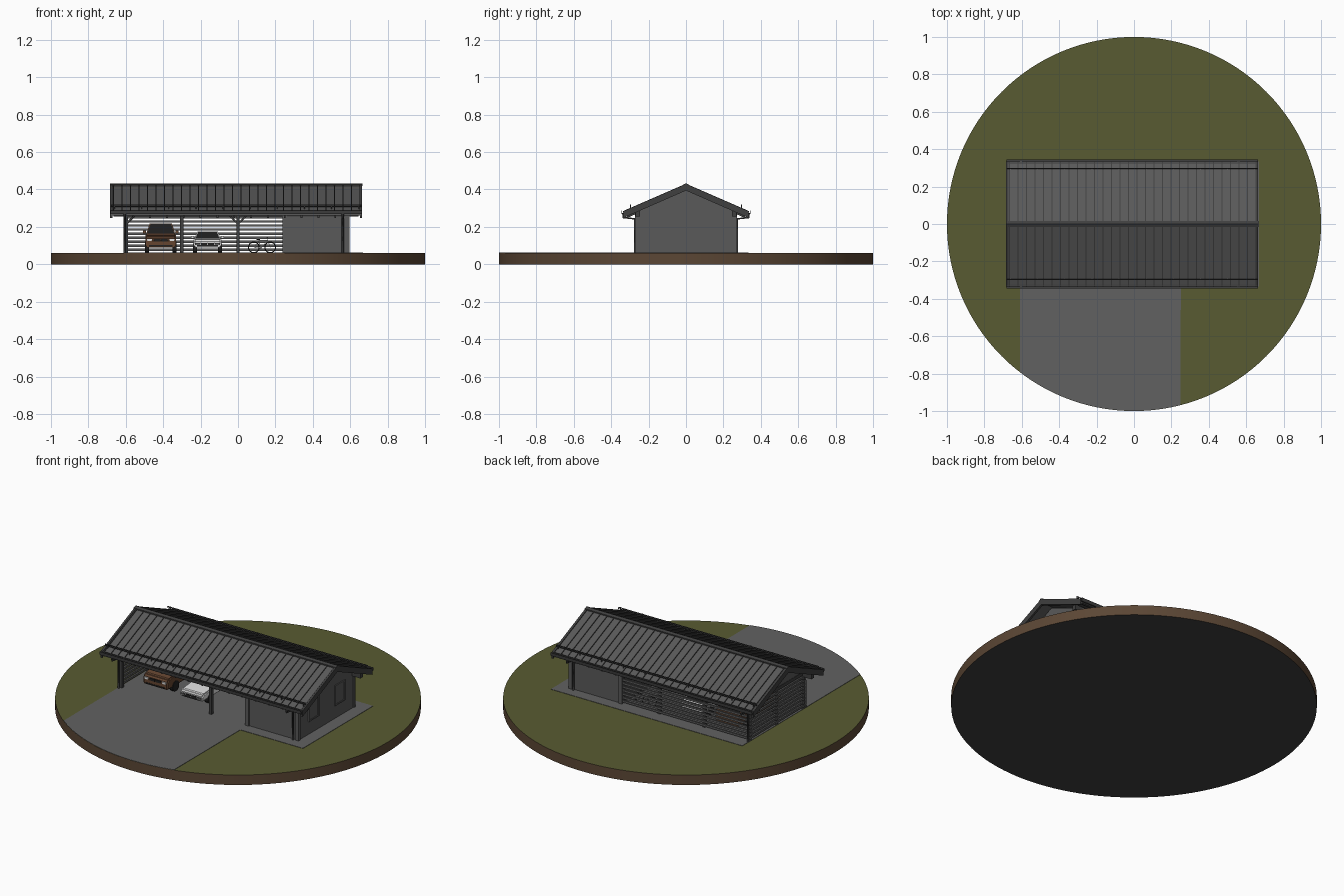
import bpy, bmesh, math
from mathutils import Vector, Matrix

if "Cube" in bpy.data.objects:
    bpy.data.objects.remove(bpy.data.objects["Cube"])


def material(name, r, g, b):
    m = bpy.data.materials.new(name)
    m.use_nodes = True
    m.diffuse_color = (r, g, b, 1)
    m.node_tree.nodes["Principled BSDF"].inputs["Base Color"].default_value = (r, g, b, 1)
    return m


GRASS = material("grass olive", .098, .105, .032)
SOIL = material("soil brown", .105, .062, .035)
PAVING = material("paving grey", .12, .12, .12)
WALL = material("wall grey", .10, .10, .10)
ROOF = material("roof grey", .10, .10, .10)
TRIM = material("dark trim", .05, .05, .05)
BLACK = material("black rubber", .015, .015, .015)
BROWN = material("brown paint", .13, .06, .03)
WHITE = material("white paint", .75, .75, .75)
GROUND = .06
APEX, SLOPE, EAVE = .43, .435, .335


def finish(name, bm, mats, smooth=False):
    bmesh.ops.recalc_face_normals(bm, faces=bm.faces)
    me = bpy.data.meshes.new(name)
    bm.to_mesh(me)
    bm.free()
    for m in mats:
        me.materials.append(m)
    ob = bpy.data.objects.new(name, me)
    bpy.context.collection.objects.link(ob)
    if smooth:
        bpy.ops.object.select_all(action='DESELECT')
        ob.select_set(True)
        bpy.context.view_layer.objects.active = ob
        bpy.ops.object.shade_smooth_by_angle(angle=math.radians(35))
    return ob


def add_box(bm, x, y, z):
    c = Vector((sum(x) / 2, sum(y) / 2, sum(z) / 2))
    size = Vector((x[1] - x[0], y[1] - y[0], z[1] - z[0]))
    bmesh.ops.create_cube(bm, size=1, matrix=Matrix.Translation(c) @ Matrix.Diagonal(size).to_4x4())


def boxes(name, mat, items):
    bm = bmesh.new()
    for x, y, z in items:
        add_box(bm, x, y, z)
    return finish(name, bm, [mat])


def add_prism(bm, points, depth):
    face = bm.faces.new([bm.verts.new(p) for p in points])
    ext = bmesh.ops.extrude_face_region(bm, geom=[face])["geom"]
    bmesh.ops.translate(bm, vec=depth, verts=[v for v in ext if isinstance(v, bmesh.types.BMVert)])


def prism_x(name, mat, spans, profile):
    bm = bmesh.new()
    for a, b in spans:
        add_prism(bm, [(a, y, z) for y, z in profile], (b - a, 0, 0))
    return finish(name, bm, [mat])


def tube(name, mat, paths, r):
    cu = bpy.data.curves.new(name, 'CURVE')
    cu.dimensions = '3D'
    cu.bevel_depth, cu.bevel_resolution, cu.use_fill_caps = r, 1, True
    for path in paths:
        s = cu.splines.new('POLY')
        s.points.add(len(path) - 1)
        for p, co in zip(s.points, path):
            p.co = (*co, 1)
    cu.materials.append(mat)
    ob = bpy.data.objects.new(name, cu)
    bpy.context.collection.objects.link(ob)


def add_wheel(bm, x, y, r, w):
    m = Matrix.Translation((x, y, GROUND + r)) @ Matrix.Rotation(math.pi / 2, 4, 'Y')
    bmesh.ops.create_cone(bm, cap_ends=True, segments=24, radius1=r, radius2=r, depth=w, matrix=m)


def roof_z(y, drop=0):
    return APEX - drop - SLOPE * abs(y)


def chevron(top, bottom, half):
    ys = (-half, 0, half)
    return [(y, roof_z(y, top)) for y in ys] + [(y, roof_z(y, bottom)) for y in ys[::-1]]


# Ground disc: grass on top, soil around, dark underside
bm = bmesh.new()
bmesh.ops.create_cone(bm, cap_ends=True, segments=128, radius1=1, radius2=1, depth=GROUND,
                      matrix=Matrix.Translation((0, 0, GROUND / 2)))
bm.normal_update()
for f in bm.faces:
    f.material_index = 0 if f.normal.z > .5 else 2 if f.normal.z < -.5 else 1
finish("ground_disc", bm, [GRASS, SOIL, TRIM], True)

# Paved slab and driveway running out to the rim
boxes("floor_slab", PAVING, [((-.61, .668), (-.335, .335), (GROUND - .002, GROUND + .002))])
a0, a1 = -math.acos(-.61), -math.acos(.25)
arc = [a0 + (a1 - a0) * i / 32 for i in range(33)]
bm = bmesh.new()
add_prism(bm, [(-.61, -.335, GROUND - .002)] + [(.999 * math.cos(a), .999 * math.sin(a), GROUND - .002) for a in arc]
          + [(.25, -.335, GROUND - .002)], (0, 0, .004))
finish("driveway", bm, [PAVING])

# Closed storage room and open-end gable
room = [(-.265, GROUND), (-.265, roof_z(.265, .03)), (0, roof_z(0, .03)), (.265, roof_z(.265, .03)), (.265, GROUND)]
prism_x("storage_room", WALL, [(.24, .59)], room)
prism_x("left_gable", WALL, [(-.605, -.592)], [(-.265, .265)] + room[1:4] + [(.265, .265)])
boxes("corner_boards", WALL, [((x - .012, x + .012), (s * .264 - .008, s * .264 + .008), (GROUND, .28))
                              for x in (.583, .25) for s in (-1, 1)])

# Gable windows: frame, mullion and pane
frames, panes = [], []
for s in (-1, 1):
    y0, y1 = s * .125 - .048, s * .125 + .048
    panes.append(((.585, .593), (y0, y1), (.14, .262)))
    frames += [((.585, .597), (y0, y0 + .01), (.14, .262)), ((.585, .597), (y1 - .01, y1), (.14, .262)),
               ((.585, .597), (y0, y1), (.14, .148)), ((.585, .597), (y0, y1), (.254, .262))]
boxes("window_panes", WALL, panes)
boxes("window_frames", WALL, frames)

# Posts, wall plates, tie beams and braces
post = lambda x, y: ((x - .009, x + .009), (y - .009, y + .009), (GROUND, .27))
boxes("posts", TRIM, [post(x, -.256) for x in (-.598, 0)] + [post(x, .25) for x in (-.598, -.3, 0)]
      + [post(-.598, 0)])
boxes("wall_plates", TRIM, [((-.665, .645), (s * .258 - .012, s * .258 + .012), (.255, .285)) for s in (-1, 1)])
boxes("tie_beams", TRIM, [((x - .009, x + .009), (-.25, .25), (.262, .282)) for x in (-.598, -.3, 0)])
tube("braces", TRIM, [[(x, -.256, .215), (x + d, -.256, .26)] for x, d in ((-.598, .045), (0, -.045), (0, .045))], .006)

# Horizontal slats on the back and left sides
rows = [.078 + i * .0215 for i in range(9)]
boxes("back_slats", WALL, [((-.605, .24), (.258, .268), (z - .006, z + .006)) for z in rows])
boxes("left_slats", WALL, [((-.61, -.6), (-.265, .265), (z - .006, z + .006)) for z in rows])

# Roof sheets, standing seams, rafters, verge boards and ridge cap
prism_x("roof_sheets", ROOF, [(-.68, .66)], chevron(.004, .022, EAVE))
seams = [-.665 + i * .0454 for i in range(30)]
prism_x("roof_seams", TRIM, [(x - .002, x + .002) for x in seams], chevron(-.001, .006, EAVE + .002))
prism_x("rafters", TRIM, [(x - .005, x + .005) for x in [-.56 + i * .09 for i in range(13)]], chevron(.02, .045, .315))
prism_x("verge_boards", TRIM, [(-.684, -.672), (.652, .664)], chevron(0, .036, EAVE))
prism_x("ridge_cap", TRIM, [(-.685, .665)], chevron(-.003, .004, .016))
boxes("eave_boards", TRIM, [((-.675, .655), (s * .322 - .004, s * .322 + .004), (.262, .285)) for s in (-1, 1)])

# Gutters, downpipes and snow guards on both eaves
gutters = bmesh.new()
pipes, guards, brackets = [], [], []
for s in (-1, 1):
    u = [(.328, .288), (.328, .268), (.344, .268), (.346, .288), (.343, .288), (.341, .271), (.331, .271), (.331, .288)]
    add_prism(gutters, [(-.682, s * y, z) for y, z in u], (1.344, 0, 0))
    for x in (-.605, .56):
        pipes.append([(x, s * .336, .275), (x, s * .336, .25), (x, s * .274, .243), (x, s * .274, GROUND)])
    for lift in (.008, .016):
        guards.append([(x, s * .297, roof_z(.297) + lift) for x in (-.68, .66)])
    brackets += [((x - .002, x + .002), (s * .297 - .003, s * .297 + .003), (roof_z(.3) - .01, roof_z(.297) + .019))
                 for x in [-.66 + i * .145 for i in range(10)]]
finish("gutters", gutters, [TRIM])
tube("downpipes", TRIM, pipes, .006)
tube("snow_guards", TRIM, guards, .0025)
boxes("guard_brackets", TRIM, brackets)


def car(name, paint, cx, nose, length, width, height, belt, hood, r):
    P = lambda t, z: (nose + t * length, GROUND + z)
    half = width / 2
    # Lower body
    prof = [P(0, .03), P(0, hood * .72), P(.04, hood * .92), P(.27, belt), P(.9, belt), P(.99, belt * .9), P(1, .03)]
    bm = bmesh.new()
    add_prism(bm, [(cx - half, y, z) for y, z in prof], (width, 0, 0))
    bmesh.ops.recalc_face_normals(bm, faces=bm.faces)
    bmesh.ops.bevel(bm, geom=bm.edges[:], offset=.007, segments=2, affect='EDGES', clamp_overlap=True)
    finish(name + "_body", bm, [paint], True)
    # Tapered cabin with inset glass
    bm = bmesh.new()
    rings = []
    for t0, t1, w, z in ((.25, .95, .94, belt - .003), (.42, .84, .72, height)):
        corners = ((-1, t0), (1, t0), (1, t1), (-1, t1))
        rings.append([bm.verts.new((cx + sx * half * w, nose + t * length, GROUND + z)) for sx, t in corners])
    top = bm.faces.new(rings[1])
    sides = [bm.faces.new((rings[0][i], rings[0][(i + 1) % 4], rings[1][(i + 1) % 4], rings[1][i])) for i in range(4)]
    bm.normal_update()
    bmesh.ops.inset_individual(bm, faces=sides, thickness=.007)
    for f in sides:
        f.material_index = 1
    finish(name + "_cabin", bm, [paint, BLACK])
    # Wheels
    bm = bmesh.new()
    for sx in (-1, 1):
        for t in (.19, .8):
            add_wheel(bm, cx + sx * (half - .008), nose + t * length, r, .022)
    finish(name + "_wheels", bm, [BLACK], True)
    # Grille, bumper intake, lamps and mirrors
    h = GROUND + hood
    boxes(name + "_grille", BLACK, [((cx + sx - .017, cx + sx + .017), (nose - .002, nose + .004), (h - .038, h - .024))
                                    for sx in (-.019, .019)]
          + [((cx - half * .75, cx + half * .75), (nose - .002, nose + .004), (GROUND + .036, GROUND + .044))])
    lamps = [((cx + sx * half * .72 - .013, cx + sx * half * .72 + .013), (nose - .003, nose + .006),
              (h - .036, h - .025)) for sx in (-1, 1)]
    boxes(name + "_headlamps", WHITE if paint == BROWN else WALL, lamps)
    my = nose + .3 * length
    boxes(name + "_mirrors", paint, [((cx + sx * (half + .004) - .008, cx + sx * (half + .004) + .008),
                                      (my - .004, my + .006), (GROUND + belt, GROUND + belt + .014)) for sx in (-1, 1)])


car("tall_car", BROWN, -.413, -.2, .40, .165, .158, .106, .1, .031)
car("low_car", WHITE, -.163, -.215, .39, .15, .116, .078, .078, .026)

# Bicycle standing by the back fence
by, wr = .2, .031
rear, front = (.085, by, GROUND + wr), (.172, by, GROUND + wr)
for label, c in (("rear", rear), ("front", front)):
    bpy.ops.mesh.primitive_torus_add(location=c, rotation=(math.pi / 2, 0, 0), major_radius=wr - .0025,
                                     minor_radius=.0028, major_segments=28, minor_segments=6)
    bpy.context.object.name = "bicycle_" + label + "_tyre"
    bpy.context.object.data.materials.append(BLACK)
crank, seat, head = (.122, by, .085), (.11, by, .128), (.16, by, .128)
tube("bicycle_frame", WHITE, [[rear, crank, head, seat, rear], [crank, seat], [front, head, (.157, by, .14)]], .002)
tube("bicycle_bars", BLACK, [[(.157, by - .022, .142), (.157, by + .022, .142)],
                             [(.1, by, .133), (.118, by, .133)]], .0035)
